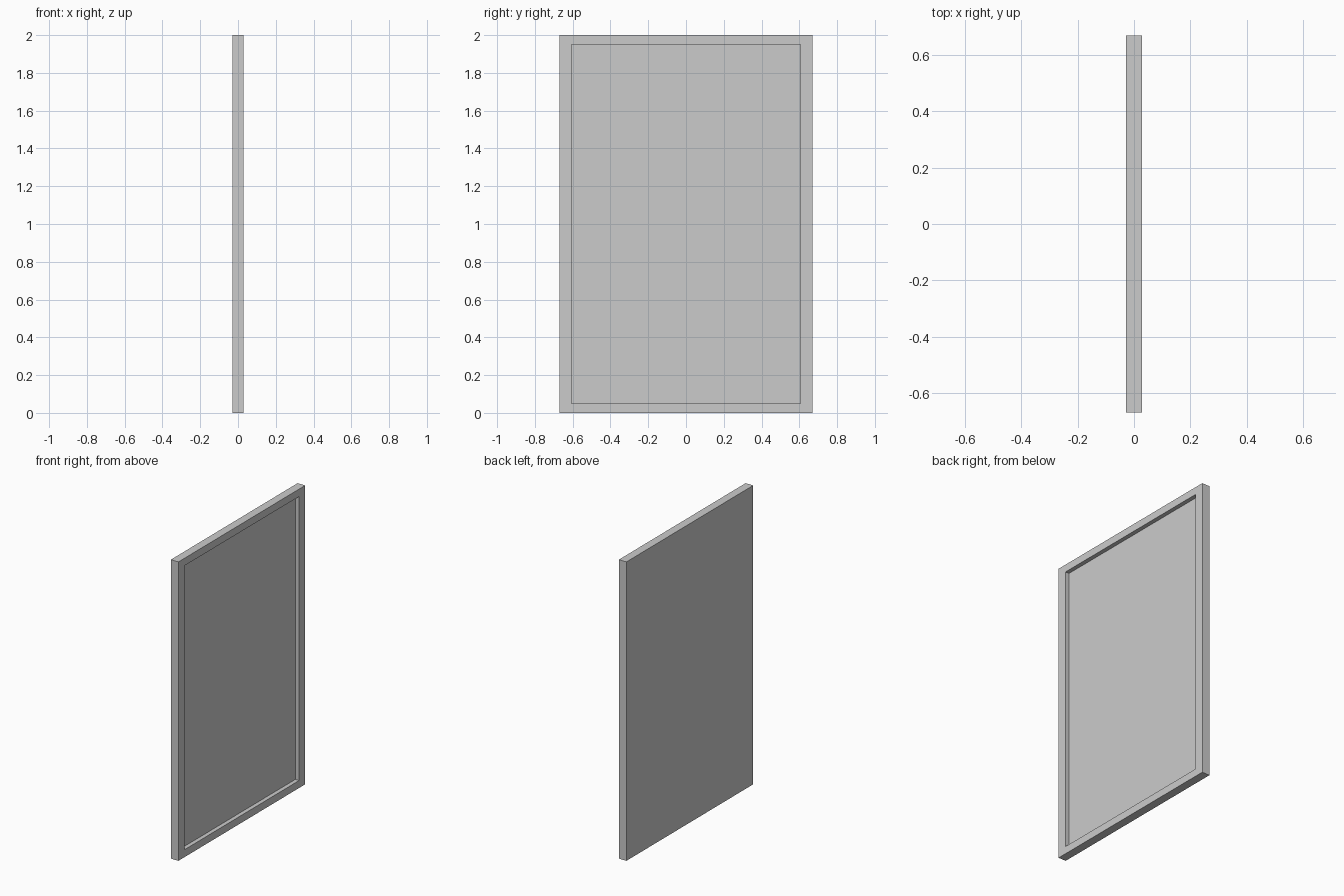
import bpy, bmesh
from mathutils import Vector

if "Cube" in bpy.data.objects:
    bpy.data.objects.remove(bpy.data.objects["Cube"])

THICK, WIDTH, HEIGHT = 0.056, 1.34, 2.0
OPEN_W, OPEN_H = 1.212, 1.90
DEPTH = 0.028

# Slab standing on the ground
bm = bmesh.new()
bmesh.ops.create_cube(bm, size=1.0)
bmesh.ops.scale(bm, vec=(THICK, WIDTH, HEIGHT), verts=bm.verts)

# Border on the +x face: inset, then fit to the opening size
face = next(f for f in bm.faces if f.normal.x > 0.9)
bmesh.ops.inset_region(bm, faces=[face], thickness=0.05)
for v in face.verts:
    v.co.y = OPEN_W / 2 * (1 if v.co.y > 0 else -1)
    v.co.z = OPEN_H / 2 * (1 if v.co.z > 0 else -1)

# Recessed panel
res = bmesh.ops.extrude_face_region(bm, geom=[face])
inner = [g for g in res["geom"] if isinstance(g, bmesh.types.BMVert)]
bmesh.ops.translate(bm, vec=(-DEPTH, 0, 0), verts=inner)
if face.is_valid:
    bmesh.ops.delete(bm, geom=[face], context='FACES_ONLY')

bmesh.ops.translate(bm, vec=Vector((0, 0, HEIGHT / 2)), verts=bm.verts)
bmesh.ops.recalc_face_normals(bm, faces=bm.faces)

mesh = bpy.data.meshes.new("framed_panel")
bm.to_mesh(mesh)
bm.free()
panel = bpy.data.objects.new("framed_panel", mesh)
bpy.context.collection.objects.link(panel)
